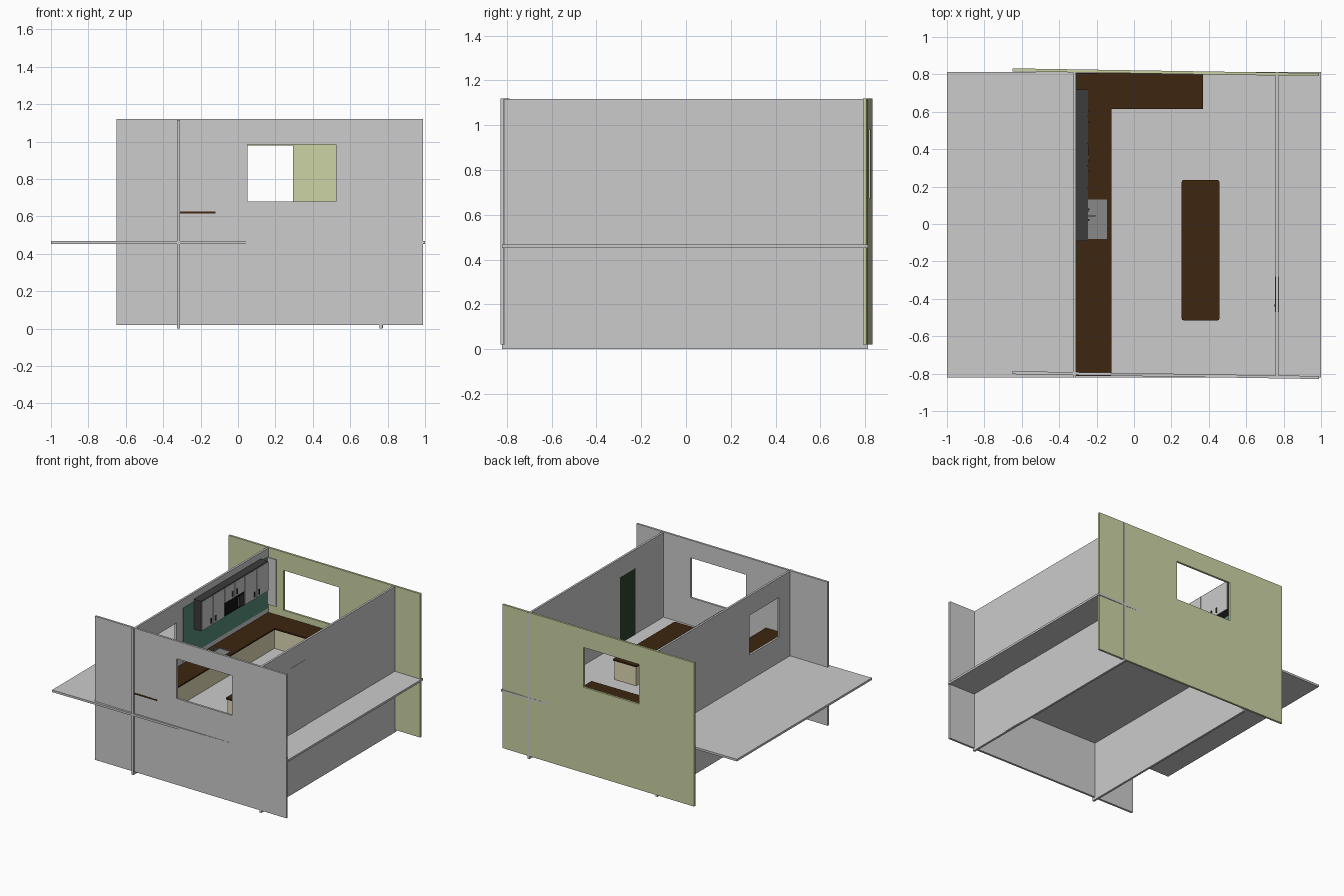
import bpy, bmesh
from mathutils import Vector

if "Cube" in bpy.data.objects:
    bpy.data.objects.remove(bpy.data.objects["Cube"])


def material(name, rgb):
    m = bpy.data.materials.new(name)
    m.diffuse_color = (*rgb, 1)
    m.use_nodes = True
    m.node_tree.nodes["Principled BSDF"].inputs["Base Color"].default_value = m.diffuse_color
    return m


SAGE = material("sage", (0.60, 0.65, 0.37))
WOOD = material("dark_wood", (0.048, 0.019, 0.005))
CREAM = material("cream", (0.74, 0.69, 0.46))
TEAL = material("teal", (0.10, 0.27, 0.20))
DOOR = material("door_green", (0.03, 0.055, 0.03))
CHARCOAL = material("charcoal", (0.045, 0.045, 0.045))
BLACK = material("black", (0.006, 0.006, 0.006))
STEEL = material("steel", (0.25, 0.25, 0.25))


def finish(bm, name, mat):
    bmesh.ops.recalc_face_normals(bm, faces=bm.faces[:])
    me = bpy.data.meshes.new(name)
    bm.to_mesh(me)
    bm.free()
    ob = bpy.data.objects.new(name, me)
    bpy.context.collection.objects.link(ob)
    if mat:
        me.materials.append(mat)
    return ob


def box(name, x, y, z, mat=None, bevel=0):
    bm = bmesh.new()
    bmesh.ops.create_cube(bm, size=1)
    for v in bm.verts:
        v.co = [lo + (hi - lo) * (c + 0.5) for c, (lo, hi) in zip(v.co, (x, y, z))]
    if bevel:
        edges = [e for e in bm.edges if abs(e.verts[0].co.z - e.verts[1].co.z) > 1e-5]
        bmesh.ops.bevel(bm, geom=edges, offset=bevel, segments=2, affect='EDGES', profile=0.5)
    return finish(bm, name, mat)


def extrude(bm, faces, offset):
    geom = bmesh.ops.extrude_face_region(bm, geom=faces, use_keep_orig=True)["geom"]
    verts = [g for g in geom if isinstance(g, bmesh.types.BMVert)]
    bmesh.ops.translate(bm, verts=verts, vec=offset)


def window_wall(name, p0, p1, z, thick, win, mat=None):
    """Wall from p0 to p1 with a rectangular window (a0, a1 along the wall, z0, z1)."""
    p0, p1 = Vector((*p0, 0)), Vector((*p1, 0))
    d = (p1 - p0).normalized()
    length = (p1 - p0).length

    def ring(bm, a0, a1, z0, z1):
        return [bm.verts.new(p0 + d * a + Vector((0, 0, h)))
                for a, h in ((a0, z0), (a1, z0), (a1, z1), (a0, z1))]

    bm = bmesh.new()
    o, i = ring(bm, 0, length, *z), ring(bm, *win)
    faces = [bm.faces.new((o[k], o[(k + 1) % 4], i[(k + 1) % 4], i[k])) for k in range(4)]
    extrude(bm, faces, Vector((-d.y, d.x, 0)) * thick)
    return finish(bm, name, mat)


def prism(name, pts, z, mat=None):
    bm = bmesh.new()
    f = bm.faces.new([bm.verts.new((x, y, z[0])) for x, y in pts])
    extrude(bm, [f], Vector((0, 0, z[1] - z[0])))
    return finish(bm, name, mat)


# Shell: floor slab and four walls, front and back slightly skewed
FLOOR = 0.468
box("floor", (-1, 1), (-0.822, 0.812), (0.452, FLOOR))
window_wall("front_wall", (-0.65, -0.803), (0.99, -0.829), (0.02, 1.12), 0.016,
            (0.70, 1.175, 0.68, 0.985))
window_wall("back_wall", (-0.65, 0.816), (0.99, 0.790), (0.02, 1.12), 0.016,
            (0.47, 0.945, 0.675, 0.98), SAGE)
window_wall("left_wall", (-0.311, -0.822), (-0.311, 0.812), (0, 1.116), 0.016,
            (0.162, 0.522, 0.66, 0.965))
box("right_wall", (0.757, 0.773), (-0.822, 0.812), (0, 1.116))

# Door in the right wall
box("door_outer", (0.765, 0.775), (-0.47, -0.28), (0.003, 0.97))
box("door_inner", (0.755, 0.766), (-0.47, -0.28), (FLOOR, 0.97), DOOR)
box("door_handle", (0.748, 0.756), (-0.44, -0.43), (0.70, 0.71), STEEL)

# L-shaped counter
TOP = (0.615, 0.626)
prism("counter_top", [(-0.311, -0.812), (-0.12, -0.812), (-0.12, 0.615),
                      (0.37, 0.615), (0.37, 0.806), (-0.311, 0.806)], TOP, WOOD)
prism("counter_base", [(-0.311, -0.79), (-0.128, -0.79), (-0.128, 0.623),
                       (0.362, 0.623), (0.362, 0.796), (-0.311, 0.796)],
      (FLOOR, TOP[0]), CREAM)

# Island
box("island_top", (0.255, 0.457), (-0.515, 0.235), TOP, WOOD, bevel=0.01)
box("island_base", (0.265, 0.447), (-0.505, 0.225), (FLOOR, TOP[0]), CREAM)

# Backsplash and side panel
box("backsplash", (-0.312, -0.308), (-0.22, 0.80), (0.66, 1.05), TEAL)
box("backsplash_strip", (-0.312, -0.308), (-0.22, 0.80), (0.626, 0.66))
box("side_panel", (-0.311, -0.237), (0.798, 0.803), (0.69, 1.05))

# Sink with raised rim, and faucet
box("sink_floor", (-0.25, -0.145), (-0.08, 0.13), (0.626, 0.628), STEEL)
for n, (x, y) in enumerate((((-0.25, -0.243), (-0.08, 0.13)), ((-0.152, -0.145), (-0.08, 0.13)),
                            ((-0.25, -0.145), (-0.08, -0.073)), ((-0.25, -0.145), (0.123, 0.13)))):
    box(f"sink_rim_{n}", x, y, (0.626, 0.632), STEEL)
box("faucet_post", (-0.252, -0.244), (0.04, 0.048), (0.628, 0.665), STEEL)
box("faucet_spout", (-0.252, -0.205), (0.04, 0.048), (0.66, 0.667), STEEL)
for n, y in enumerate((0.015, 0.065)):
    box(f"faucet_tap_{n}", (-0.252, -0.24), (y, y + 0.008), (0.628, 0.642), STEEL)

# Upper cabinets: carcass, two doors and two pulls each
for n, (y0, y1, z0) in enumerate(((-0.09, 0.19, 0.838), (0.19, 0.43, 0.945), (0.43, 0.72, 0.838))):
    box(f"cabinet_{n}", (-0.311, -0.249), (y0, y1), (z0, 1.068), CHARCOAL)
    mid = (y0 + y1) / 2
    for side in (-1, 1):
        a, b = sorted((mid + side * 0.002, mid + side * ((y1 - y0) / 2 - 0.003)))
        box(f"cabinet_door_{n}_{side}", (-0.25, -0.245), (a, b), (z0 + 0.003, 1.062))
        h = mid + side * 0.028
        box(f"cabinet_pull_{n}_{side}", (-0.246, -0.239), (h - 0.004, h + 0.004),
            (z0 + 0.02, z0 + 0.06), CHARCOAL)

# Microwave under the middle cabinet
box("microwave", (-0.311, -0.246), (0.195, 0.425), (0.845, 0.945), BLACK)
box("microwave_panel", (-0.247, -0.243), (0.37, 0.42), (0.855, 0.935), CHARCOAL)
box("microwave_handle", (-0.247, -0.237), (0.35, 0.358), (0.86, 0.93), STEEL)
